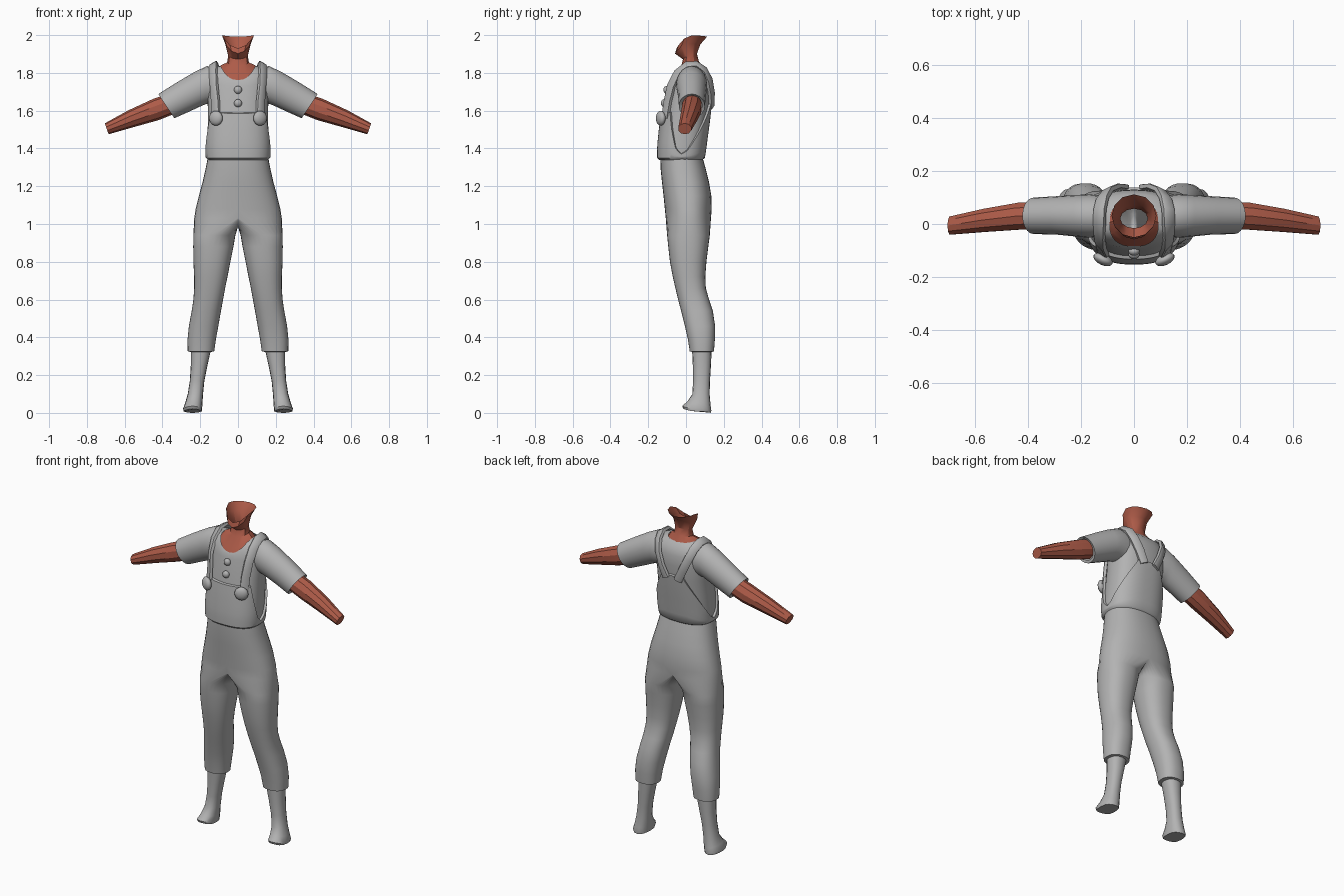
import bpy, bmesh, math
from mathutils import Vector

if "Cube" in bpy.data.objects:
    bpy.data.objects.remove(bpy.data.objects["Cube"])


def material(name, rgb):
    m = bpy.data.materials.new(name)
    m.diffuse_color = (*rgb, 1)
    m.use_nodes = True
    m.node_tree.nodes["Principled BSDF"].inputs["Base Color"].default_value = m.diffuse_color
    return m


CLOTH = material("grey cloth", (0.45, 0.45, 0.45))
SKIN = material("warm skin", (0.42, 0.105, 0.065))


def finish(name, bm, mat, angle=40, mirror=False, recalc=True):
    if recalc:
        bmesh.ops.recalc_face_normals(bm, faces=bm.faces)
    me = bpy.data.meshes.new(name)
    bm.to_mesh(me)
    bm.free()
    me.materials.append(mat)
    ob = bpy.data.objects.new(name, me)
    bpy.context.collection.objects.link(ob)
    bpy.context.view_layer.objects.active = ob
    ob.select_set(True)
    bpy.ops.object.shade_smooth_by_angle(angle=math.radians(angle))
    ob.select_set(False)
    if mirror:
        mod = ob.modifiers.new("mirror", 'MIRROR')
        mod.use_clip = True
    return ob


def power(v, e):
    return math.copysign(abs(v) ** (2 / e), v)


def ring(x0, x1, yf, yb, zs, zf=None, zb=None, n=32, e=2.3, span=None):
    """Rounded cross-section, from the front point round by +x to the back."""
    zf, zb = zs if zf is None else zf, zs if zb is None else zb
    pts = []
    for i in span or range(n):
        a = 2 * math.pi * i / n
        s, c = math.sin(a), -math.cos(a)
        if abs(s) < 1e-6:
            s = 0
        z = zs + ((zf if c < 0 else zb) - zs) * c * c
        pts.append(Vector(((x0 + x1) / 2 + (x1 - x0) / 2 * power(s, e),
                           (yf + yb) / 2 + (yb - yf) / 2 * power(c, e), z)))
    return pts


def arm_ring(top, bottom, y0, y1, n):
    t, b = Vector((top[0], 0, top[1])), Vector((bottom[0], 0, bottom[1]))
    mid, half = (t + b) / 2, (t - b) / 2
    return [mid + half * math.cos(2 * math.pi * i / n)
            + Vector((0, (y0 + y1) / 2 + (y1 - y0) / 2 * math.sin(2 * math.pi * i / n), 0))
            for i in range(n)]


def loft(bm, rings, closed=True, cap_end=False):
    rows = [[bm.verts.new(p) for p in r] for r in rings]
    for a, b in zip(rows, rows[1:]):
        n = len(a)
        for i in range(n if closed else n - 1):
            j = (i + 1) % n
            bm.faces.new((a[i], a[j], b[j], b[i]))
    if cap_end:
        bm.faces.new(rows[-1])
    return rows


# Shirt: half width, front, back, then heights at side, front, back
TORSO = [(.160, -.143, .090, 1.35, 1.35, 1.35), (.163, -.140, .098, 1.42, 1.42, 1.42),
         (.160, -.130, .112, 1.52, 1.52, 1.52), (.160, -.116, .124, 1.62, 1.62, 1.62),
         (.163, -.102, .130, 1.70, 1.70, 1.70), (.160, -.095, .128, 1.77, 1.73, 1.76),
         (.145, -.090, .113, 1.825, 1.752, 1.805), (.092, -.084, .088, 1.838, 1.762, 1.83)]
bm = bmesh.new()
loft(bm, [ring(-w, w, f, b, s, zf, zb, e=2.5) for w, f, b, s, zf, zb in TORSO])
finish("shirt", bm, CLOTH, 50)


def torso_point(a, z, off):
    rows = TORSO[:5]
    k = 0
    while k < 3 and z > rows[k + 1][3]:
        k += 1
    t = (z - rows[k][3]) / (rows[k + 1][3] - rows[k][3])
    w, f, b = (rows[k][i] + (rows[k + 1][i] - rows[k][i]) * t for i in range(3))
    s, c = math.sin(a), -math.cos(a)
    return Vector(((w + off) * power(s, 2.5),
                   (f + b) / 2 + ((b - f) / 2 + off) * power(c, 2.5), z))


# Overall bib: shell round the torso, high at front and back, low at the sides
def bib_top(deg):
    keys = [(0, 1.585), (55, 1.59), (66, 1.50), (80, 1.40), (90, 1.37), (100, 1.39),
            (125, 1.49), (150, 1.59), (160, 1.635), (180, 1.64)]
    for (a, za), (b, zb) in zip(keys, keys[1:]):
        if deg <= b:
            return za + (zb - za) * (deg - a) / (b - a)
    return keys[-1][1]


bm = bmesh.new()
N = 72
columns = []
for i in range(N):
    a = 2 * math.pi * i / N
    top = bib_top(min(i, N - i) * 360 / N)
    col = [torso_point(a, 1.338, -.004), torso_point(a, 1.35, .010)]
    col += [torso_point(a, 1.35 + (top - 1.35) * k / 6, .012) for k in range(1, 7)]
    col.append(torso_point(a, top + .004, -.003))
    columns.append(col)
loft(bm, list(zip(*columns)))
finish("overall_bib", bm, CLOTH, 45)

# Straps: flat bands over the shoulders, meeting the back panel
PATH = [(.118, -.112, 1.56), (.121, -.098, 1.65), (.128, -.080, 1.73), (.132, -.045, 1.80),
        (.132, .005, 1.842), (.130, .055, 1.845), (.120, .098, 1.815), (.102, .125, 1.76),
        (.072, .137, 1.69), (.040, .136, 1.62)]
bm = bmesh.new()
pts = [Vector(p) for p in PATH]
sections = []
for i, p in enumerate(pts):
    tan = (pts[min(i + 1, len(pts) - 1)] - pts[max(i - 1, 0)]).normalized()
    out = Vector((p.x * .8, p.y - .02, max(0, p.z - 1.72) * 1.3))
    side = tan.cross(out).normalized()
    out = side.cross(tan).normalized()
    sections.append([p + side * u * .024 + out * v * .010
                     for u, v in ((-1, -1), (-1, .6), (-.7, 1), (.7, 1), (1, .6), (1, -1))])
loft(bm, sections, cap_end=True)
finish("shoulder_straps", bm, CLOTH, 40, mirror=True)


# Buttons: flattened balls
def button(name, loc, r, depth, turn, mirror):
    b = bmesh.new()
    bmesh.ops.create_uvsphere(b, u_segments=16, v_segments=10, radius=r)
    for v in b.verts:
        v.co.y *= depth
        x, y = v.co.x, v.co.y
        v.co.x = x * math.cos(turn) - y * math.sin(turn)
        v.co.y = x * math.sin(turn) + y * math.cos(turn)
        v.co += Vector(loc)
    finish(name, b, CLOTH, 60, mirror)


button("strap_buttons", (.117, -.134, 1.56), .039, .55, .45, True)
for z, y in ((1.64, -.116), (1.71, -.103)):
    button("shirt_button", (0, y, z), .021, .8, 0, False)

# Sleeves, with a turned-in cuff
bm = bmesh.new()
loft(bm, [arm_ring(t, b, y0, y1, 20) for t, b, y0, y1 in [
    ((.10, 1.825), (.13, 1.64), -.045, .105), ((.165, 1.836), (.17, 1.635), -.052, .112),
    ((.23, 1.805), (.20, 1.622), -.048, .11), ((.32, 1.752), (.265, 1.592), -.04, .105),
    ((.422, 1.688), (.337, 1.56), -.038, .10), ((.405, 1.68), (.345, 1.575), -.02, .085)]])
finish("sleeves", bm, CLOTH, 45, mirror=True)

# Forearms
bm = bmesh.new()
loft(bm, [arm_ring(t, b, y0, y1, 10) for t, b, y0, y1 in [
    ((.37, 1.69), (.345, 1.58), -.02, .085), ((.45, 1.662), (.42, 1.55), -.024, .083),
    ((.58, 1.602), (.545, 1.515), -.032, .06), ((.705, 1.533), (.685, 1.475), -.042, .03)]],
    cap_end=True)
finish("forearms", bm, SKIN, 30, mirror=True)

# Neck: open tube with a chin wedge on the rim
bm = bmesh.new()
loft(bm, [ring(-w, w, f, b, s, zf, zb, n=12, e=2) for w, f, b, s, zf, zb in [
    (.112, -.092, .098, 1.815, 1.74, 1.81), (.088, -.074, .088, 1.842, 1.775, 1.835),
    (.058, -.026, .068, 1.855, 1.835, 1.86), (.052, -.016, .058, 1.89, 1.872, 1.90),
    (.068, -.058, .075, 1.955, 1.902, 1.95), (.085, -.050, .112, 1.999, 1.93, 1.992)]])
finish("neck", bm, SKIN, 30)

# Trousers: half of the hips, splitting at the crotch into a leg, mirrored
bm = bmesh.new()
HALF = range(17)
hips = [ring(-w, w, f, b, z, span=HALF) for w, f, b, z in [
    (.160, -.136, .088, 1.352), (.172, -.134, .105, 1.29), (.188, -.127, .122, 1.22),
    (.207, -.119, .134, 1.15), (.224, -.112, .136, 1.08), (.232, -.107, .132, 1.03)]]
rows = loft(bm, hips, closed=False)
front, back = hips[-1][0], hips[-1][-1]
saddle = []
for i in range(1, 16):
    c = math.cos(math.pi * i / 16)
    saddle.append(bm.verts.new((0, (front.y + back.y) / 2 + (back.y - front.y) / 2 * c,
                                .985 + .045 * c * c)))
top = rows[-1] + saddle
legs = loft(bm, [ring(*r) for r in [
    (.014, .236, -.100, .126, .94), (.024, .237, -.094, .118, .88), (.040, .236, -.085, .108, .80),
    (.056, .232, -.070, .102, .72), (.068, .232, -.056, .105, .66), (.079, .236, -.042, .122, .60),
    (.090, .245, -.026, .142, .54), (.104, .260, -.006, .154, .46), (.117, .267, .010, .153, .39),
    (.126, .266, .020, .148, .325), (.15, .245, .04, .13, .322)]])
for i in range(32):
    j = (i + 1) % 32
    bm.faces.new((top[i], top[j], legs[0][j], legs[0][i]))
finish("trousers", bm, CLOTH, 50, mirror=True)

# Socks with short pointed feet
bm = bmesh.new()
loft(bm, [ring(*r, n=16) for r in [
    (.142, .250, .032, .136, .34), (.162, .250, .036, .132, .25), (.178, .255, .037, .127, .17),
    (.185, .266, .034, .125, .10), (.188, .280, .008, .130, .052, .062, .04),
    (.190, .291, -.020, .134, .022, .036, .012), (.192, .288, -.014, .132, .008, .022, 0)]],
    cap_end=True)
finish("socks", bm, CLOTH, 40, mirror=True)
